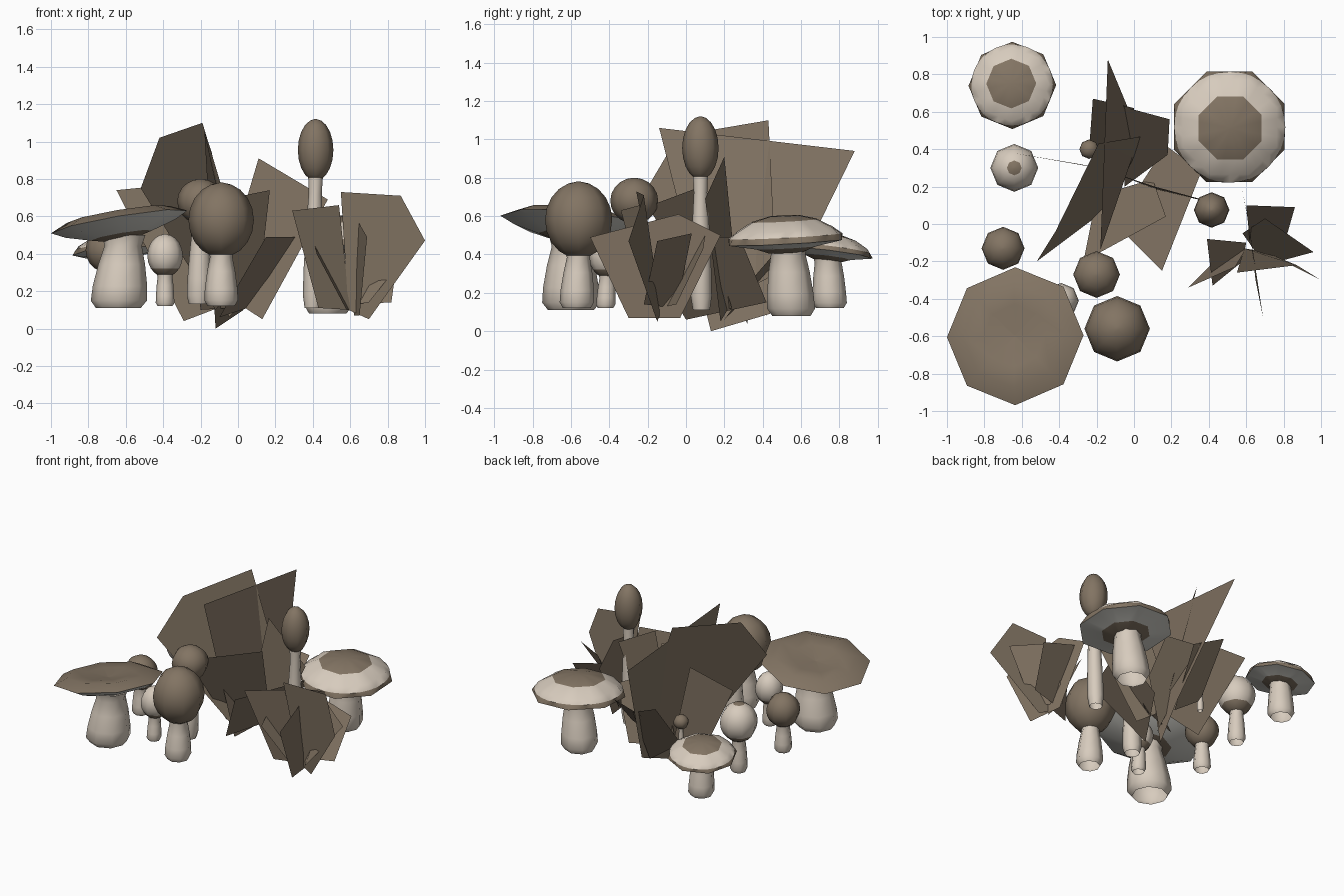
import bpy
import bmesh
from math import cos, sin, pi, radians
from mathutils import Matrix, Vector

if "Cube" in bpy.data.objects:
    bpy.data.objects.remove(bpy.data.objects["Cube"], do_unlink=True)


def make_material(name, colour):
    mat = bpy.data.materials.new(name)
    mat.use_nodes = True
    mat.diffuse_color = (*colour, 1)
    mat.node_tree.nodes["Principled BSDF"].inputs["Base Color"].default_value = (*colour, 1)
    return mat


MATERIALS = [make_material("earth brown", (.225, .175, .125)),
             make_material("pale cream", (.68, .60, .51)),
             make_material("gill grey", (.66, .65, .60))]
BROWN, CREAM, GREY = range(3)


def finish(name, bm, smooth):
    mesh = bpy.data.meshes.new(name)
    bm.to_mesh(mesh)
    bm.free()
    obj = bpy.data.objects.new(name, mesh)
    bpy.context.collection.objects.link(obj)
    for mat in MATERIALS:
        mesh.materials.append(mat)
    if smooth:
        bpy.ops.object.select_all(action='DESELECT')
        obj.select_set(True)
        bpy.context.view_layer.objects.active = obj
        bpy.ops.object.shade_smooth_by_angle(angle=radians(50))


def lathe(name, profile, matrix, lean=(0, 0), phase=0, split=1, closed=True, round_ring=None):
    """Build octagonal rings from (radius, height, colour of the band above) points.
    Each side has split segments; round_ring is the one ring drawn as a true circle."""
    bm = bmesh.new()
    count = 8 * split
    low, high = profile[0][1], profile[-1][1]
    rings = []
    for k, (r, z, _) in enumerate(profile):
        t = (z - low) / (high - low)
        ring = []
        for i in range(count):
            a = 2 * pi * i / count
            flat = 1 if k == round_ring else cos(pi / 8) / cos(a % (pi / 4) - pi / 8)
            ring.append(bm.verts.new(matrix @ Vector((
                r * flat * cos(a + phase) + lean[0] * t,
                r * flat * sin(a + phase) + lean[1] * t, z))))
        rings.append(ring)
    if closed:
        bm.faces.new(rings[0][::-1]).material_index = profile[0][2]
        bm.faces.new(rings[-1]).material_index = profile[-1][2]
    for k, (a, b) in enumerate(zip(rings, rings[1:])):
        for i in range(count):
            j = (i + 1) % count
            bm.faces.new((a[i], a[j], b[j], b[i])).material_index = profile[k][2]
    finish(name, bm, True)


def stem(name, base, top, wide, narrow):
    """Hollow bulging foot that narrows, then flares under the cap."""
    h = top[2] - base[2]
    shape = [(.8, 0), (1, .1), (.97, .3)]
    profile = [(wide * r, h * z, CREAM) for r, z in shape]
    profile += [((wide + narrow) / 2, h * .6, CREAM), (narrow, h * .85, CREAM),
                (narrow * 1.15, h, CREAM)]
    lathe(name, profile, Matrix.Translation(base),
          (top[0] - base[0], top[1] - base[1]), closed=False)


def egg_cap(name, centre, radius, half, colours):
    """Egg with colours for its bottom, middle and tip."""
    profile = []
    steps = 10
    for k in range(steps + 1):
        a = -pi / 2 + pi * k / steps
        colour = colours[0 if k < 3 else 1 if k < steps - 1 else 2]
        profile.append((radius * max(cos(a), .06), half * sin(a), colour))
    lathe(name, profile, Matrix.Translation(centre))


def flat_cap(name, centre, radius, profile, tilt, **options):
    matrix = (Matrix.Translation(centre) @ Matrix.Rotation(radians(tilt[0]), 4, 'X')
              @ Matrix.Rotation(radians(tilt[1]), 4, 'Y'))
    lathe(name, [(r * radius, z * radius, c) for r, z, c in profile], matrix, **options)


# Flat caps: gills, lip, then top; the cream of the spotted caps ends in a circle
SPOTTED = [(.3, -.14, BROWN), (.52, -.06, GREY), (1, .03, BROWN), (.93, .13, CREAM),
           (.85, .23, CREAM), (.57, .38, BROWN), (.25, .46, BROWN), (.02, .47, BROWN)]
SAUCER = [(.25, -.25, BROWN), (.45, -.2, GREY), (.8, -.1, GREY), (1, 0, BROWN),
          (.75, .11, BROWN), (.45, .09, BROWN), (.02, .03, BROWN)]
CIRCLE = SPOTTED.index((.93, .13, CREAM))

flat_cap("saucer_cap", (-.635, -.60, .57), .37, SAUCER, (-5, -9.5))
stem("saucer_stem", (-.64, -.6, .11), (-.61, -.6, .50), .15, .10)
flat_cap("large_spotted_cap", (.51, .52, .455), .32, SPOTTED, (3, 2),
         phase=pi / 8, split=4, round_ring=CIRCLE)
stem("large_spotted_stem", (.48, .55, .08), (.51, .53, .46), .125, .09)
flat_cap("small_spotted_cap", (-.65, .74, .40), .235, SPOTTED, (-7, -4),
         split=4, round_ring=CIRCLE)
stem("small_spotted_stem", (-.65, .75, .12), (-.65, .74, .40), .09, .07)

# Egg-shaped caps: name, centre, radius, half height, colours, foot, foot width, neck width
ALL_BROWN = (BROWN, BROWN, BROWN)
EGGS = [
    ("front_brown", (-.09, -.56, .58), .175, .20, ALL_BROWN, (-.09, -.57, .12), .09, .06),
    ("middle_brown", (-.20, -.27, .68), .125, .12, ALL_BROWN, (-.21, -.27, .13), .065, .045),
    ("left_brown", (-.70, -.13, .42), .115, .12, ALL_BROWN, (-.70, -.13, .12), .06, .045),
    ("tall_brown", (.415, .075, .955), .095, .165, ALL_BROWN, (.40, .08, .11), .055, .035),
    ("front_cream", (-.39, -.41, .39), .095, .115, (BROWN, CREAM, CREAM),
     (-.39, -.42, .12), .05, .04),
    ("back_cream", (-.64, .30, .48), .128, .14, (BROWN, CREAM, BROWN),
     (-.64, .30, .12), .06, .045),
    ("tiny_brown", (-.24, .40, .41), .052, .05, ALL_BROWN, (-.24, .40, .17), .022, .015),
]
for name, centre, radius, half, colours, foot, wide, narrow in EGGS:
    egg_cap(name + "_cap", centre, radius, half, colours)
    neck = (centre[0], centre[1], centre[2] - half * .75)
    stem(name + "_stem", foot, neck, wide, narrow)


def leaf_cards(name, cards):
    """Flat leaves of no thickness."""
    for n, corners in enumerate(cards):
        bm = bmesh.new()
        bm.faces.new([bm.verts.new(c) for c in corners])
        finish(f"{name}_{n + 1}", bm, False)


# Large fan of leaves in the middle
leaf_cards("middle_leaf", [
    [(-.18, -.14, 1.06), (-.14, .88, .94), (.03, .47, .1), (-.12, .13, 0)],
    [(-.19, .43, 1.1), (-.42, -.04, 1.02), (-.52, -.2, .75), (-.12, .1, .1), (.05, .47, .3)],
    [(.11, .2, .91), (.48, .1, .69), (.13, .18, .05), (-.1, .27, .2)],
    [(-.65, .38, .74), (-.25, .31, .78), (-.08, .28, .12), (-.29, .32, .04)],
    [(.17, .04, .74), (-.27, -.2, .65), (-.2, .15, .1), (.1, .24, .12)],
])
leaf_cards("low_leaf", [
    [(.15, -.25, .49), (.36, .28, .49), (.17, .42, .15), (-.1, .0, .06)],
    [(-.22, .67, .6), (-.24, .4, .25), (0, .42, .08), (.0, .62, .5)],
    [(-.07, .63, .5), (.19, .56, .52), (.18, .37, .3), (-.05, .2, .06)],
])

# Smaller fan on the right
leaf_cards("right_leaf", [
    [(.69, -.5, .49), (.62, -.04, .61), (.58, .18, .5), (.62, -.03, .07), (.65, -.3, .07)],
    [(.29, -.34, .63), (.54, -.23, .66), (.6, -.13, .1), (.43, -.2, .11)],
    [(.55, -.26, .73), (.87, -.22, .71), (1, -.3, .47), (.7, -.15, .05), (.59, -.13, .1)],
    [(.6, .1, .5), (.86, .09, .43), (.82, -.05, .14), (.62, -.1, .13)],
    [(.42, -.33, .4), (.39, -.08, .55), (.6, -.1, .1), (.58, -.2, .1)],
    [(.7, .03, .51), (.96, -.15, .47), (.7, -.22, .14), (.58, -.05, .12)],
])
